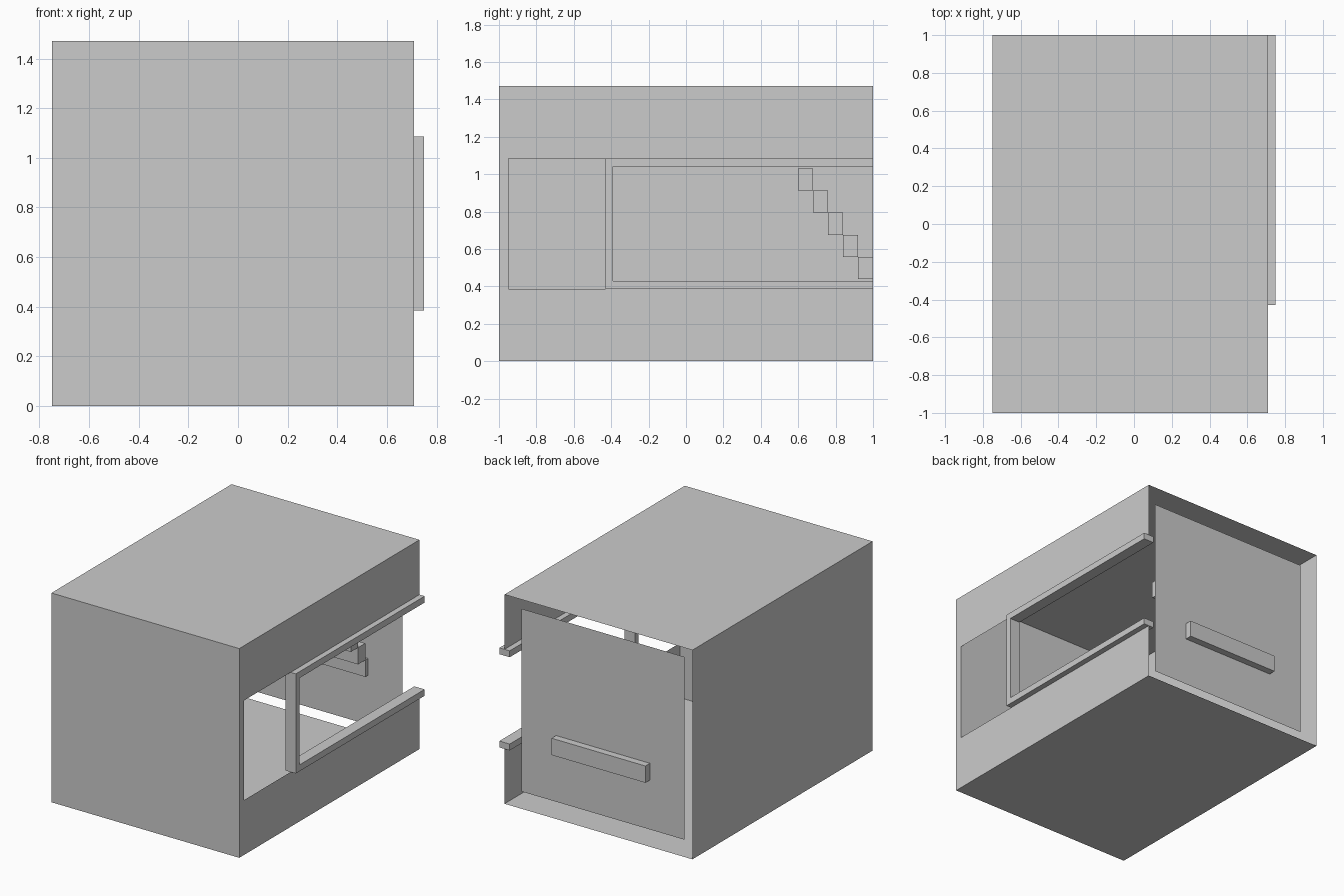
import bpy, bmesh
from mathutils import Vector

if "Cube" in bpy.data.objects:
    bpy.data.objects.remove(bpy.data.objects["Cube"])

X0, X1, Y0, Y1, H = -0.75, 0.71, -1.0, 1.0, 1.47
OPEN_LO, OPEN_HI = 0.385, 1.085      # height range of the side opening
INSET = 0.05


def make(name, quads):
    """Object from a few quads given as corner points."""
    bm = bmesh.new()
    for q in quads:
        bm.faces.new([bm.verts.new(p) for p in q])
    bmesh.ops.remove_doubles(bm, verts=bm.verts, dist=1e-4)
    me = bpy.data.meshes.new(name)
    bm.to_mesh(me)
    bm.free()
    ob = bpy.data.objects.new(name, me)
    bpy.context.collection.objects.link(ob)
    return ob


def box(name, x0, x1, y0, y1, z0, z1):
    bm = bmesh.new()
    bmesh.ops.create_cube(bm, size=1)
    bmesh.ops.scale(bm, vec=(x1 - x0, y1 - y0, z1 - z0), verts=bm.verts)
    bmesh.ops.translate(bm, vec=Vector((x0 + x1, y0 + y1, z0 + z1)) / 2, verts=bm.verts)
    me = bpy.data.meshes.new(name)
    bm.to_mesh(me)
    bm.free()
    ob = bpy.data.objects.new(name, me)
    bpy.context.collection.objects.link(ob)
    return ob


def side(x, y0, y1, z0, z1):
    return [(x, y0, z0), (x, y1, z0), (x, y1, z1), (x, y0, z1)]


def level(z):
    return [(X0, Y0, z), (X1, Y0, z), (X1, Y1, z), (X0, Y1, z)]


# Thin outer shell
make("floor", [level(0)[::-1]])
make("roof", [level(H)])
make("left_wall", [side(X0, Y0, Y1, 0, H)[::-1]])
make("right_wall_lower", [side(X1, Y0, Y1, 0, OPEN_LO)])
make("right_wall_upper", [side(X1, Y0, Y1, OPEN_HI, H)])

# Front slab, its end shows in the side opening
box("front_wall", X0, X1, Y0, Y0 + INSET, 0, H)

# Back panel, set in with a gap all around
a, b, y, g = X0 + 0.095, X1 - 0.095, Y1 - INSET, 0.093
make("back_panel", [[(b, y, g), (a, y, g), (a, y, H - g), (b, y, H - g)]])

# U-shaped frame on the side opening
T = 0.045
box("frame_top_rail", 0.67, 0.75, -0.43, Y1, OPEN_HI - T, OPEN_HI)
box("frame_bottom_rail", 0.67, 0.75, -0.43, Y1, OPEN_LO, OPEN_LO + T)
box("frame_post", 0.67, 0.75, -0.43, -0.39, OPEN_LO + T, OPEN_HI - T)

# Stairs coming down through the back panel
for i in range(5):
    ys, top = 0.6 + 0.08 * i, 1.03 - 0.118 * i
    box(f"step_{i + 1}", -0.385, 0.345, ys, ys + 0.08, top - 0.118, top)
